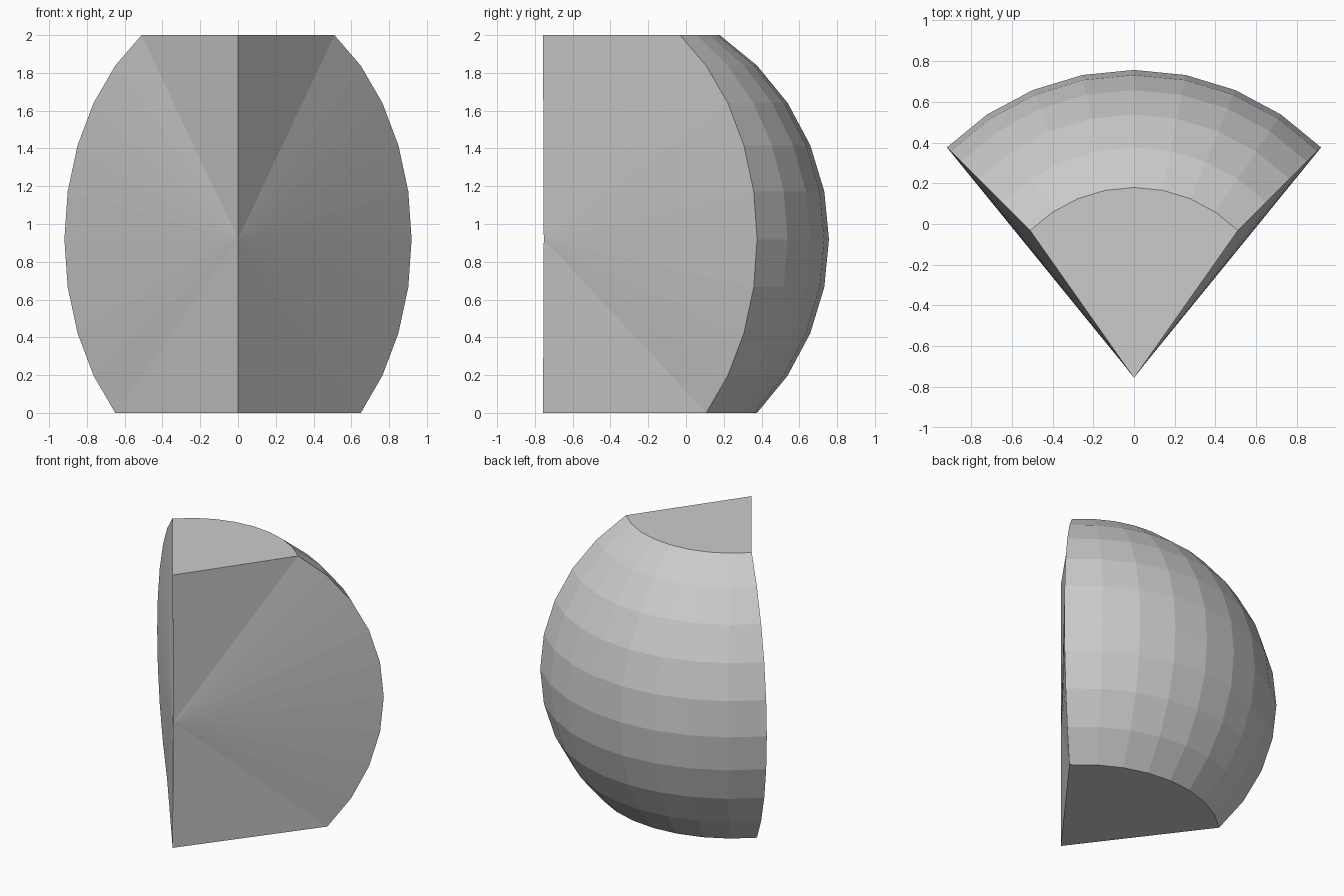
import bpy, bmesh
from math import sin, cos, radians

if "Cube" in bpy.data.objects:
    bpy.data.objects.remove(bpy.data.objects["Cube"])

STEP = 11.25                       # 32-sided sphere
R = 2 / (sin(radians(56.25)) + sin(radians(45)))
CZ = R * sin(radians(45))          # sphere centre height
CY = 0.757 - R                     # sphere centre depth
APEX_Y = -0.757

bm = bmesh.new()

# Curved outer skin: rings of the sphere from -45 to 56.25 degrees
rings = []
for i in range(-4, 6):
    lat = radians(i * STEP)
    z = CZ + R * sin(lat)
    rings.append([bm.verts.new((R * cos(lat) * sin(radians(j * STEP)),
                                CY + R * cos(lat) * cos(radians(j * STEP)), z))
                  for j in range(-4, 5)])
for a, b in zip(rings, rings[1:]):
    for j in range(8):
        bm.faces.new((a[j], a[j + 1], b[j + 1], b[j]))

# Straight inner edge of the wedge
bottom = bm.verts.new((0, APEX_Y, 0))
middle = bm.verts.new((0, APEX_Y + 0.004, CZ))
top = bm.verts.new((0, APEX_Y, 2))

# Cut sides fan out from the middle of the inner edge
for side in (0, -1):
    rim = [bottom] + [r[side] for r in rings] + [top]
    for a, b in zip(rim, rim[1:]):
        bm.faces.new((middle, a, b))

# Flat top and bottom
bm.faces.new([top] + rings[-1])
bm.faces.new([bottom] + rings[0])
bmesh.ops.recalc_face_normals(bm, faces=bm.faces)

mesh = bpy.data.meshes.new("sphere_wedge")
bm.to_mesh(mesh)
bm.free()
bpy.context.collection.objects.link(bpy.data.objects.new("sphere_wedge", mesh))
